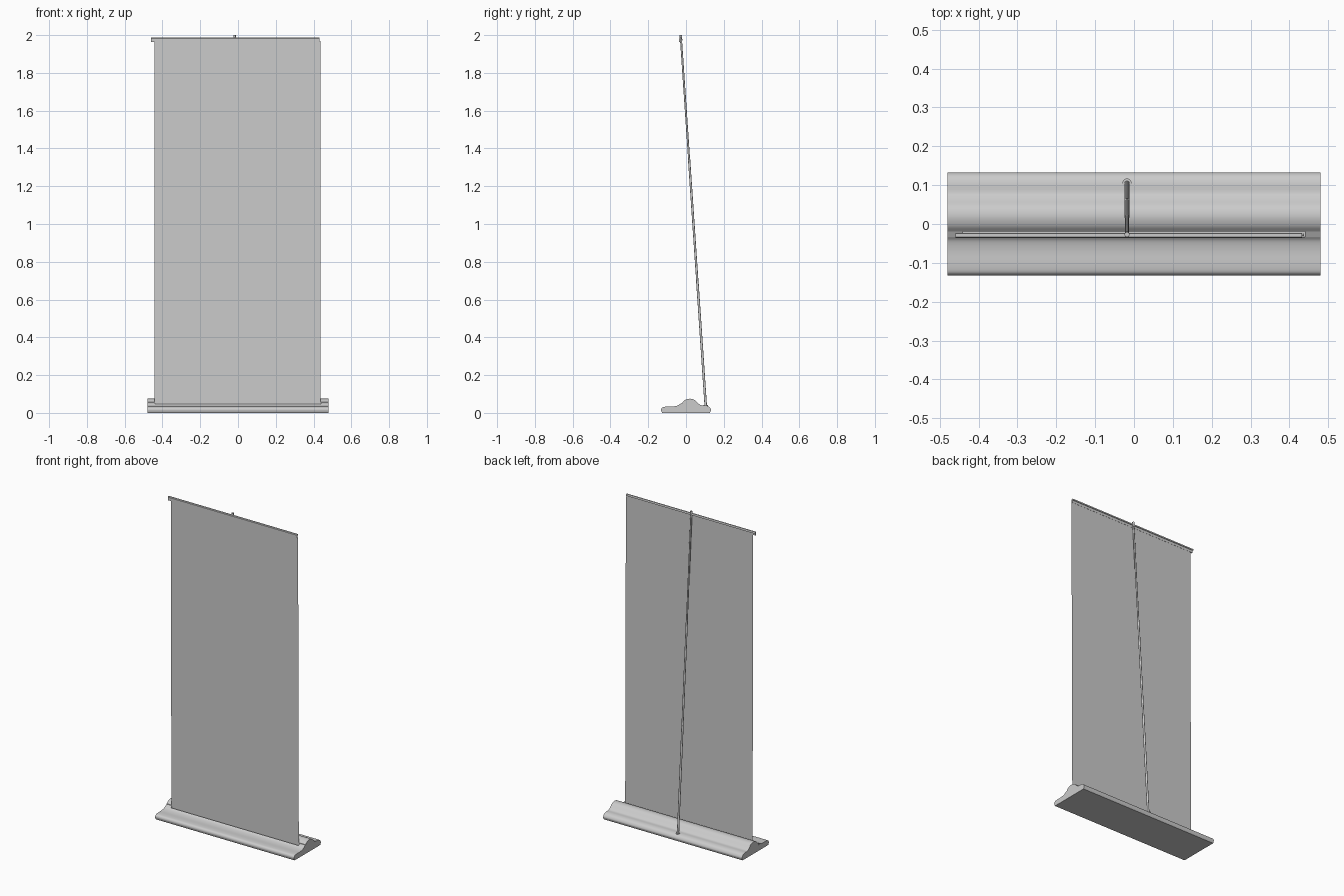
import bpy, bmesh, math
from mathutils import Vector

if "Cube" in bpy.data.objects:
    bpy.data.objects.remove(bpy.data.objects["Cube"])


def finish(name, bm, smooth=True):
    bmesh.ops.recalc_face_normals(bm, faces=bm.faces)
    me = bpy.data.meshes.new(name)
    bm.to_mesh(me)
    bm.free()
    ob = bpy.data.objects.new(name, me)
    bpy.context.collection.objects.link(ob)
    if smooth:
        bpy.ops.object.select_all(action='DESELECT')
        ob.select_set(True)
        bpy.context.view_layer.objects.active = ob
        bpy.ops.object.shade_smooth_by_angle(angle=math.radians(35))
    return ob


def curve_through(pts, steps=5):
    """Smooth open curve through (y, z) points."""
    p = [Vector(q) for q in pts]
    p = [2 * p[0] - p[1]] + p + [2 * p[-1] - p[-2]]
    out = []
    for a, b, c, d in zip(p, p[1:], p[2:], p[3:]):
        for i in range(steps):
            t = i / steps
            out.append(0.5 * (2 * b + (c - a) * t + (2 * a - 5 * b + 4 * c - d) * t * t
                              + (3 * b - a - 3 * c + d) * t ** 3))
    return out + [p[-2]]


def extrude_x(name, profile, x0, x1):
    bm = bmesh.new()
    face = bm.faces.new([bm.verts.new((x0, y, z)) for y, z in profile])
    ext = bmesh.ops.extrude_face_region(bm, geom=[face])
    bmesh.ops.translate(bm, vec=(x1 - x0, 0, 0),
                        verts=[v for v in ext['geom'] if isinstance(v, bmesh.types.BMVert)])
    return finish(name, bm)


def rod(name, a, b, r, sides=16):
    a, b = Vector(a), Vector(b)
    bm = bmesh.new()
    bmesh.ops.create_cone(bm, cap_ends=True, segments=sides, radius1=r, radius2=r,
                          depth=(b - a).length)
    ob = finish(name, bm)
    ob.location = (a + b) / 2
    ob.rotation_mode = 'QUATERNION'
    ob.rotation_quaternion = (b - a).to_track_quat('Z', 'Y')
    return ob


# Base housing: low front foot, rounded roller cover and rear foot
front = curve_through([(-0.13, 0.006), (-0.132, 0.018), (-0.125, 0.029), (-0.105, 0.033),
                       (-0.07, 0.034), (-0.045, 0.039), (-0.033, 0.047)])
rear = curve_through([(-0.019, 0.057), (-0.004, 0.069), (0.02, 0.075), (0.044, 0.069),
                      (0.065, 0.05), (0.08, 0.041), (0.105, 0.039), (0.123, 0.032),
                      (0.132, 0.018), (0.13, 0.006)])
slot = [(-0.033, 0.036), (-0.019, 0.036)]
foot = [(0.126, 0), (-0.126, 0)]
extrude_x("base_housing", front + slot + rear + foot, -0.48, 0.48)

# Slot end blocks
for side, x in (("left", -0.46), ("right", 0.46)):
    block = [(-0.033, 0.036), (-0.033, 0.047), (-0.019, 0.054), (-0.019, 0.036)]
    extrude_x("slot_end_" + side, block, x - 0.0195, x + 0.0195)

# Banner sheet
bm = bmesh.new()
bm.faces.new([bm.verts.new(v) for v in ((-0.443, -0.024, 0.04), (0.437, -0.024, 0.04),
                                        (0.437, -0.031, 1.968), (-0.443, -0.031, 1.968))])
finish("banner_sheet", bm, smooth=False)

# Top rail gripping the sheet, with a hooked back edge
rail = [(-0.036, 1.964), (-0.036, 1.983), (-0.033, 1.987), (-0.025, 1.987), (-0.023, 1.984),
        (-0.023, 1.977), (-0.026, 1.977), (-0.026, 1.983), (-0.030, 1.983), (-0.030, 1.964)]
extrude_x("top_rail", rail, -0.46, 0.432)

# Leaning support pole in thinning sections
PX = -0.018
bottom, top = Vector((PX, 0.105, 0.03)), Vector((PX, -0.027, 1.985))
cuts = [0, 0.34, 0.67, 1]
for i, r in enumerate((0.0065, 0.006, 0.0052)):
    rod(f"pole_section_{i + 1}", bottom.lerp(top, cuts[i]), bottom.lerp(top, cuts[i + 1]), r)

# Pole socket and top cap
rod("pole_socket", (PX, 0.105, 0.028), (PX, 0.105, 0.043), 0.012, 24)
rod("pole_cap", (PX, -0.026, 1.97), (PX, -0.027, 2.0), 0.0065)
